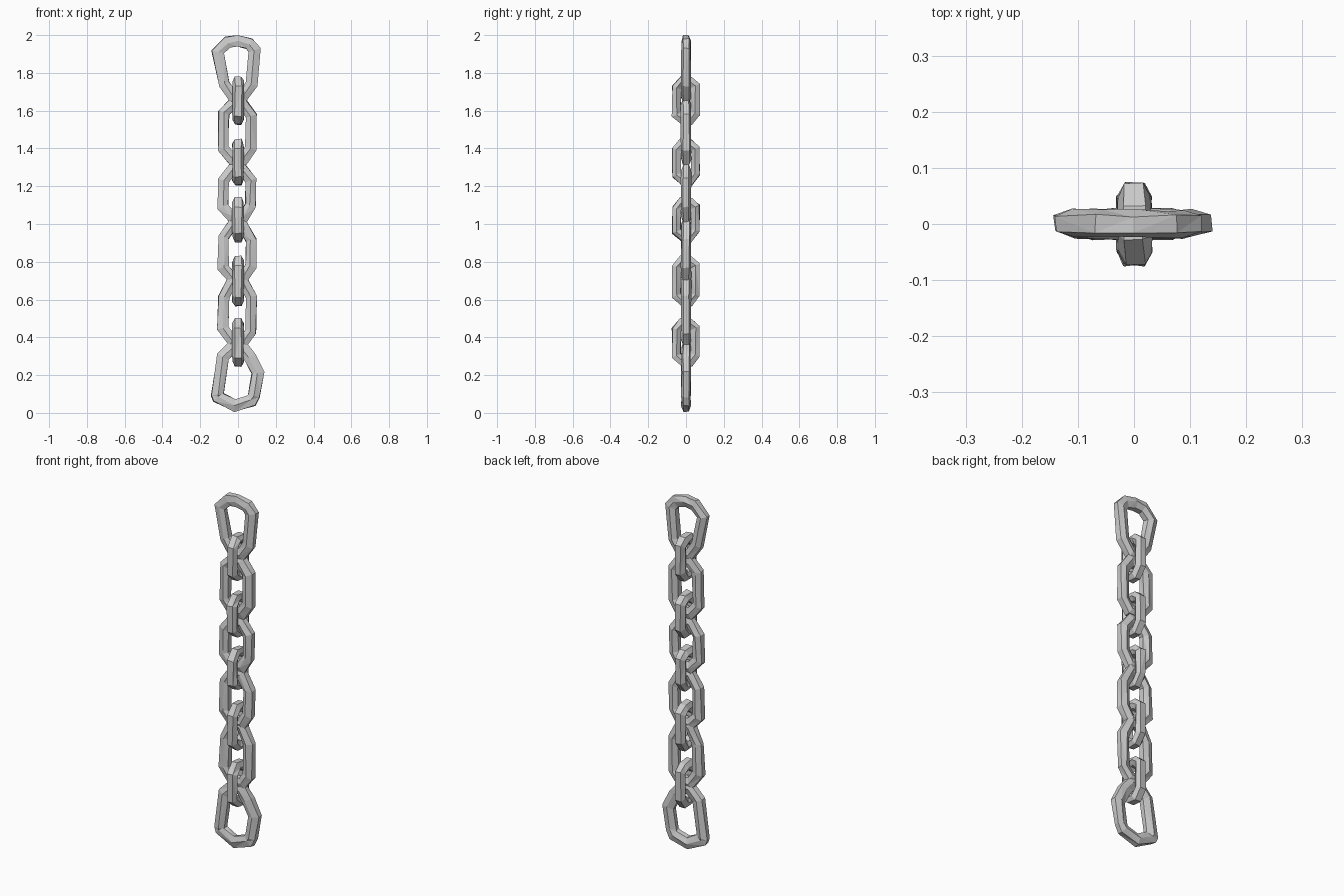
import bpy, bmesh, random
from mathutils import Vector

if "Cube" in bpy.data.objects:
    bpy.data.objects.remove(bpy.data.objects["Cube"])

random.seed(4)


def link(name, outline, thick, depth, sideways=False, jitter=0.003):
    """Closed faceted ring; outline is the outer edge, clockwise, as (across, z)."""
    pts = [Vector(p) for p in outline]
    n = len(pts)
    # cross-section: (inward distance, depth)
    section = [(0, -.55), (0, .6), (.5, 1), (1, .5), (1, -.6), (.55, -1)]
    bm = bmesh.new()
    rings = []
    for i, p in enumerate(pts):
        a = (p - pts[i - 1]).normalized()
        b = (pts[(i + 1) % n] - p).normalized()
        na, nb = Vector((a.y, -a.x)), Vector((b.y, -b.x))
        m = (na + nb).normalized()
        m /= max(m.dot(na), .75)
        ring = []
        for inward, d in section:
            q = p + m * inward * thick
            j = [random.uniform(-jitter, jitter) for _ in range(3)]
            u, v, z = q.x + j[0], d * depth + j[1], q.y + j[2]
            z = min(max(z, 0), 2)
            ring.append(bm.verts.new((v, u, z) if sideways else (u, v, z)))
        rings.append(ring)
    k = len(section)
    for i in range(n):
        r, s = rings[i], rings[(i + 1) % n]
        for j in range(k):
            bm.faces.new((r[j], r[(j + 1) % k], s[(j + 1) % k], s[j]))
    bmesh.ops.triangulate(bm, faces=bm.faces[:])
    bmesh.ops.recalc_face_normals(bm, faces=bm.faces[:])
    mesh = bpy.data.meshes.new(name)
    bm.to_mesh(mesh)
    bm.free()
    obj = bpy.data.objects.new(name, mesh)
    bpy.context.collection.objects.link(obj)
    return obj


# large end links
link("top_link", [(0, 2), (.075, 1.98), (.118, 1.93), (.10, 1.73), (.04, 1.645),
                  (-.04, 1.645), (-.10, 1.73), (-.14, 1.92), (-.07, 1.99)], .058, .025)
link("bottom_link", [(.04, .375), (.09, .31), (.138, .22), (.115, .08), (.09, .04),
                     (-.02, .005), (-.13, .06), (-.142, .09), (-.11, .31), (-.04, .385)],
     .062, .025)

# links facing front: top, right shoulder, right hip, bottom, left hip, left shoulder
front_links = [
    (1.66, 1.58, 1.39, 1.315, 1.39, 1.60),
    (1.315, 1.24, 1.09, 1.01, 1.08, 1.24),
    (1.025, .92, .77, .69, .76, .94),
    (.73, .62, .42, .355, .44, .62),
]
for i, (top, rs, rh, bot, lh, ls) in enumerate(front_links):
    link(f"front_link_{i + 1}",
         [(.04, top), (.098, rs), (.095, rh), (.045, bot),
          (-.045, bot), (-.108, lh), (-.103, ls), (-.045, top)], .056, .026)

# links turned sideways that join them
side_links = [(1.52, 1.78), (1.20, 1.45), (.90, 1.14), (.56, .83), (.24, .50)]
for i, (lo, hi) in enumerate(side_links):
    link(f"side_link_{i + 1}",
         [(.03, hi - .005), (.072, hi - .04), (.072, lo + .06), (.03, lo + .005),
          (-.025, lo + .01), (-.073, lo + .05), (-.073, hi - .05), (-.03, hi)],
         .046, .030, sideways=True)
